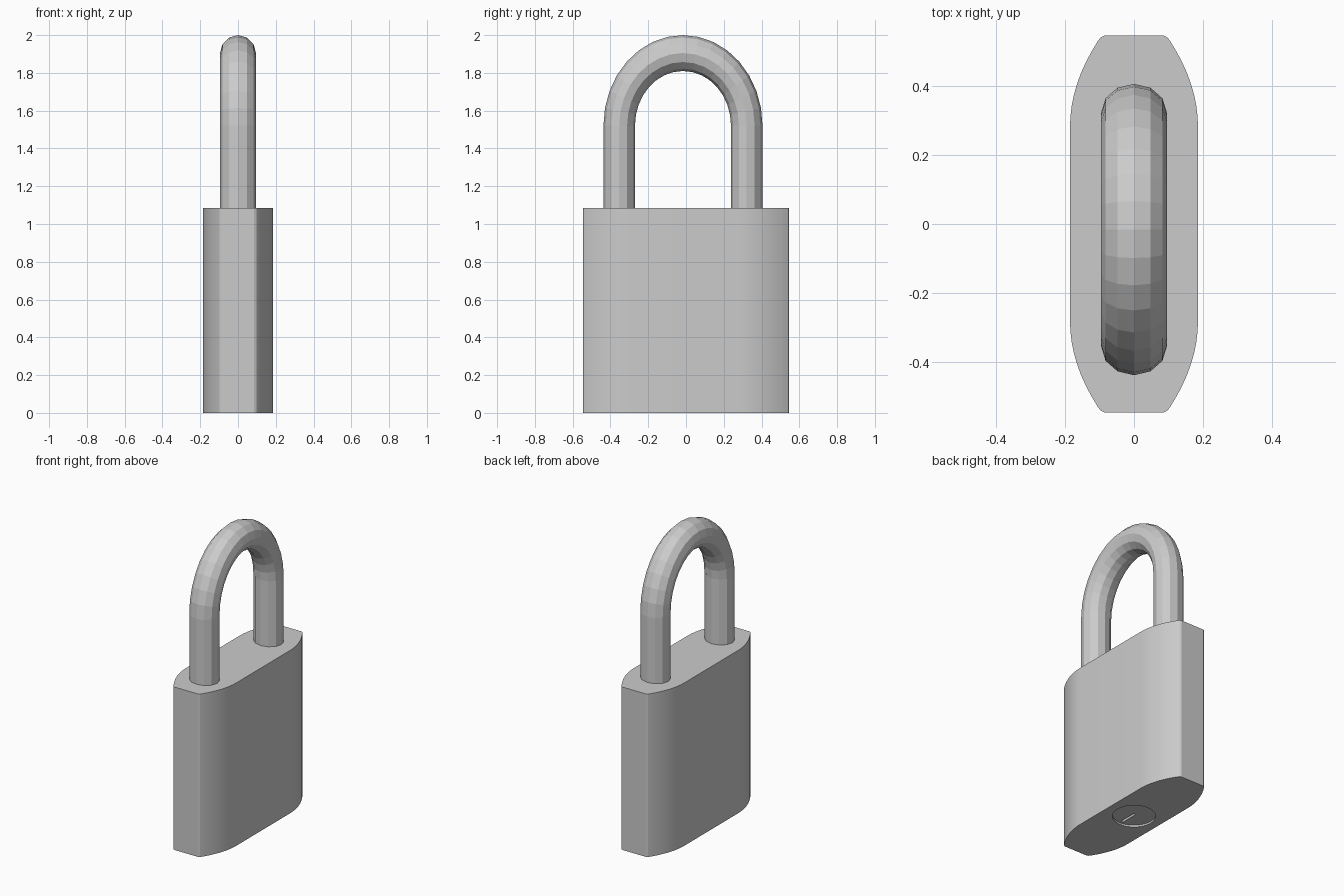
import bpy, bmesh
from math import sin, cos, pi, radians
from mathutils import Vector

cube = bpy.data.objects.get("Cube")
if cube:
    bpy.data.objects.remove(cube, do_unlink=True)

steel = bpy.data.materials.new("brushed_grey")
steel.use_nodes = True
grey = (0.6, 0.6, 0.6, 1)
steel.diffuse_color = grey
steel.node_tree.nodes["Principled BSDF"].inputs["Base Color"].default_value = grey


def make_object(name, bm):
    bmesh.ops.recalc_face_normals(bm, faces=bm.faces)
    mesh = bpy.data.meshes.new(name)
    bm.to_mesh(mesh)
    bm.free()
    mesh.materials.append(steel)
    obj = bpy.data.objects.new(name, mesh)
    bpy.context.collection.objects.link(obj)
    return obj


def extruded(name, outline, bottom, top):
    bm = bmesh.new()
    face = bm.faces.new([bm.verts.new((x, y, bottom)) for x, y in outline])
    new = bmesh.ops.extrude_face_region(bm, geom=[face])["geom"]
    verts = [v for v in new if isinstance(v, bmesh.types.BMVert)]
    bmesh.ops.translate(bm, verts=verts, vec=(0, 0, top - bottom))
    return make_object(name, bm)


def cut(target, cutter):
    mod = target.modifiers.new("cut", "BOOLEAN")
    mod.operation, mod.solver, mod.object = "DIFFERENCE", "EXACT", cutter
    bpy.context.view_layer.objects.active = target
    bpy.ops.object.modifier_apply(modifier=mod.name)
    bpy.data.objects.remove(cutter, do_unlink=True)


# Body: flat sides, curved shoulders and narrow flat ends
BODY_TOP = 1.085
shoulder = [(0.185 - 1.3 * (0.25 * i / 8) ** 2, 0.28 + 0.25 * i / 8) for i in range(9)]
quarter = shoulder + [(0.097, 0.539), (0.085, 0.545)]
half = quarter + [(-x, y) for x, y in reversed(quarter)]
body = extruded("lock_body", half + [(-x, -y) for x, y in half], 0, BODY_TOP)

# Key cylinder: shallow round recess with a half-length slot
circle = [(0.13 * cos(2 * pi * i / 32), 0.13 * sin(2 * pi * i / 32)) for i in range(32)]
cut(body, extruded("recess_cutter", circle, -0.1, 0.012))
slot = [(-0.008, -0.115), (0.008, -0.115), (0.008, 0.005), (-0.008, 0.005)]
cut(body, extruded("slot_cutter", slot, -0.1, 0.08))

bpy.ops.object.select_all(action="DESELECT")
body.select_set(True)
bpy.context.view_layer.objects.active = body
bpy.ops.object.shade_smooth_by_angle(angle=radians(25))

# Shackle: twelve-sided tube swept along two legs and an arch, narrowed in y
SIDES, STEPS = 12, 16
TUBE, ARCH, SPRING, SQUASH, OFFSET = 0.095, 0.384, 1.521, 0.879, -0.016
stations = [(pi * i / STEPS, SPRING) for i in range(STEPS + 1)]
stations = [(0, BODY_TOP - 0.05)] + stations + [(pi, BODY_TOP - 0.05)]
bm = bmesh.new()
rings = []
for angle, base in stations:
    ring = []
    for k in range(SIDES):
        turn = 2 * pi * k / SIDES
        r = ARCH + TUBE * cos(turn)
        ring.append(bm.verts.new(Vector((TUBE * sin(turn),
                                         OFFSET + SQUASH * r * cos(angle),
                                         base + r * sin(angle)))))
    rings.append(ring)
for a, b in zip(rings, rings[1:]):
    for k in range(SIDES):
        n = (k + 1) % SIDES
        bm.faces.new((a[k], a[n], b[n], b[k]))
bm.faces.new(rings[0])
bm.faces.new(rings[-1])
make_object("shackle", bm)
